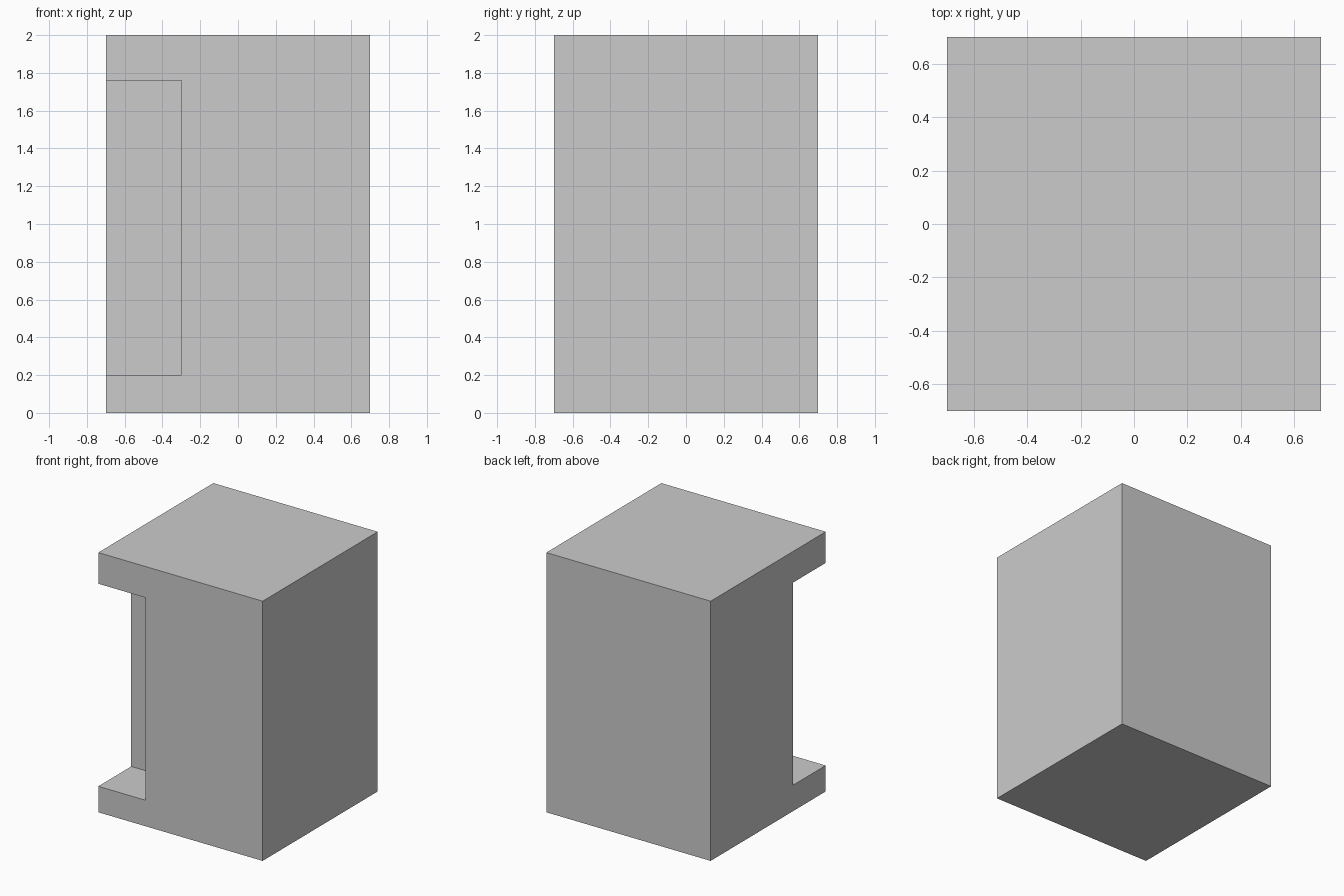
import bpy
from mathutils import Vector

if "Cube" in bpy.data.objects:
    bpy.data.objects.remove(bpy.data.objects["Cube"])


def box(name, lo, hi):
    lo, hi = Vector(lo), Vector(hi)
    bpy.ops.mesh.primitive_cube_add(size=1, location=(lo + hi) / 2)
    ob = bpy.context.object
    ob.name = name
    ob.scale = hi - lo
    bpy.ops.object.transform_apply(location=True, rotation=False, scale=True)
    return ob


# Main block
block = box("notched_block", (-0.7, -0.7, 0), (0.7, 0.7, 2))

# Recess in the front-left vertical corner, leaving a top and bottom ledge
cutter = box("corner_recess_cutter", (-1, -1, 0.2), (-0.3, -0.3, 1.76))
cutter.hide_render = True
cutter.hide_set(True)

cut = block.modifiers.new("corner_recess", 'BOOLEAN')
cut.operation = 'DIFFERENCE'
cut.solver = 'EXACT'
cut.object = cutter
